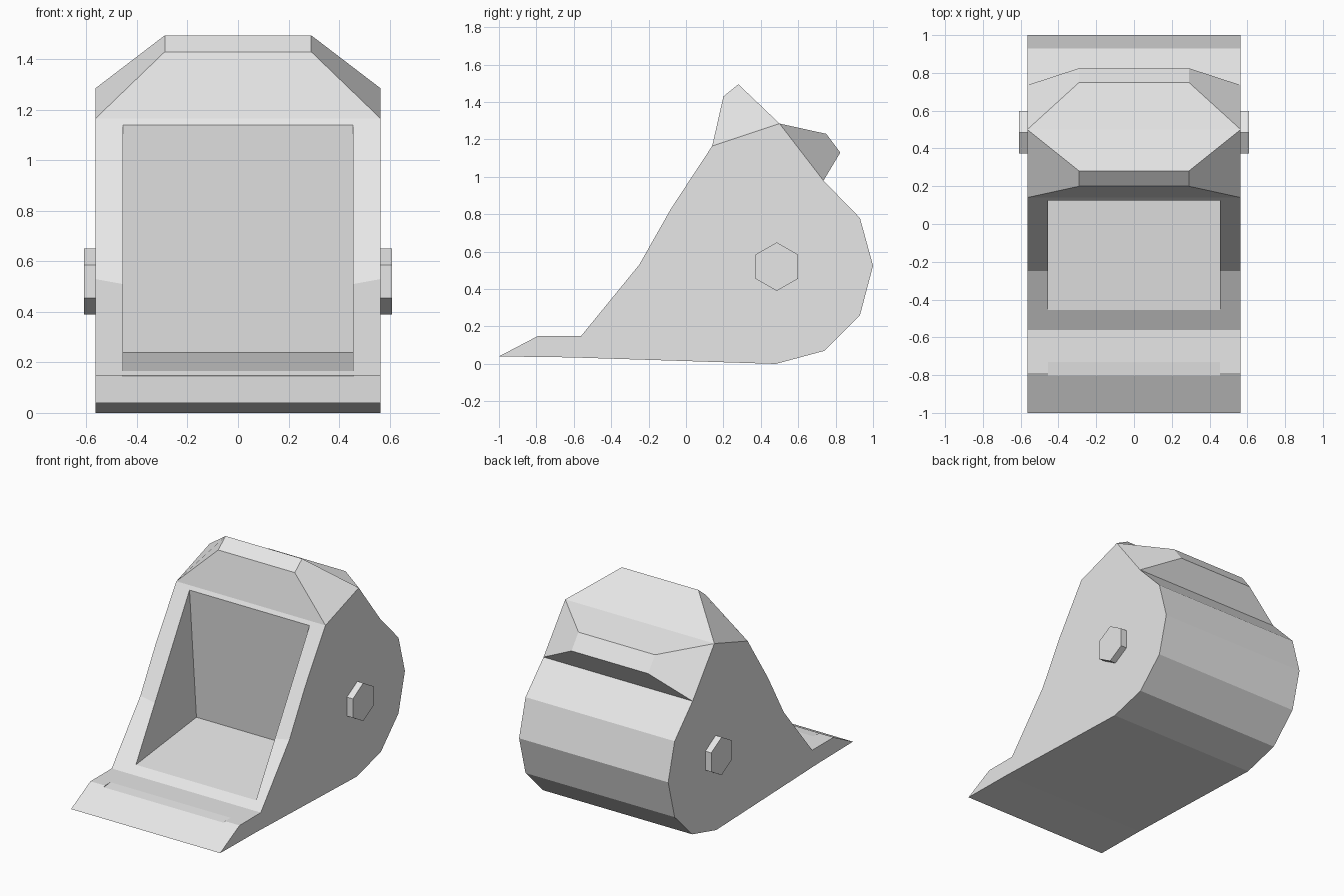
import bpy, bmesh, math
from mathutils import Matrix

cube = bpy.data.objects.get("Cube")
if cube:
    bpy.data.objects.remove(cube, do_unlink=True)

grey = bpy.data.materials.new("light grey")
grey.use_nodes = True
grey.diffuse_color = (0.8, 0.8, 0.8, 1)
grey.node_tree.nodes["Principled BSDF"].inputs["Base Color"].default_value = (0.8, 0.8, 0.8, 1)

W, IN, TOP = 0.565, 0.455, 0.29   # half widths: shell, opening, raised cap


def finish(bm, name):
    bmesh.ops.recalc_face_normals(bm, faces=bm.faces)
    mesh = bpy.data.meshes.new(name)
    bm.to_mesh(mesh)
    bm.free()
    mesh.materials.append(grey)
    obj = bpy.data.objects.new(name, mesh)
    bpy.context.scene.collection.objects.link(obj)
    return obj


# Named mirrored point pairs: half width, y, z
points = {
    # outer side profile
    "tip": (W, -1, 0.04), "lip_front": (W, -0.79, 0.15), "lip_back": (W, -0.56, 0.15),
    "knee": (W, -0.25, 0.53), "brow": (W, -0.08, 0.83), "cap_front": (W, 0.14, 1.165),
    "cap_side": (W, 0.5, 1.285), "nape": (W, 0.735, 0.98), "back_a": (W, 0.93, 0.78),
    "back_b": (W, 1, 0.525), "back_c": (W, 0.93, 0.26), "back_d": (W, 0.74, 0.07),
    "heel": (W, 0.48, 0), "sole": (W, -0.62, 0.035),
    # raised cap
    "crest_front": (TOP, 0.2, 1.43), "crest": (TOP, 0.28, 1.495),
    "rear_top": (TOP, 0.75, 1.23), "rear_low": (TOP, 0.825, 1.13),
    # opening and hollow
    "open_top": (IN, 0.125, 1.14), "open_knee": (IN, -0.25, 0.51),
    "open_low": (IN, -0.455, 0.165), "floor_back": (IN, 0.2, 0.24),
    # shallow notch in the lip
    "notch_back": (IN, -0.73, 0.15), "notch_edge": (IN, -0.79, 0.15),
    "notch_front": (IN, -0.802, 0.143),
}

bm = bmesh.new()
left = {n: bm.verts.new(p) for n, p in points.items()}
right = {n: bm.verts.new((-p[0], p[1], p[2])) for n, p in points.items()}


def span(*names):
    """Face across the middle: a chain on the left, returned on the right."""
    bm.faces.new([left[n] for n in names] + [right[n] for n in reversed(names)])


def both(*names):
    """The same face on each side."""
    for side in (left, right):
        bm.faces.new([side[n] for n in names])


# Side walls
profile = list(points)[:14]
both(*profile)

# Rounded back and underside
rear = profile[7:] + ["tip"]
for a, b in zip(rear, rear[1:]):
    span(a, b)

# Lip and front frame around the opening
span("tip", "lip_front", "notch_edge", "notch_front")
span("notch_front", "notch_back")
both("notch_front", "notch_edge", "notch_back")
span("notch_back", "notch_edge", "lip_front", "lip_back")
span("lip_back", "knee", "open_knee", "open_low")
span("open_top", "open_knee", "knee", "brow", "cap_front")

# Hollow
span("open_top", "floor_back")
span("floor_back", "open_low")
both("open_top", "floor_back", "open_low", "open_knee")

# Faceted cap
for a, b in (("cap_front", "crest_front"), ("crest_front", "crest"), ("crest", "cap_side"),
             ("cap_side", "rear_top"), ("rear_top", "rear_low"), ("rear_low", "nape")):
    span(a, b)
both("cap_front", "crest_front", "crest", "cap_side")
both("cap_side", "rear_top", "rear_low", "nape")
finish(bm, "scoop_body")

# Hexagonal pivot studs
for name, s in (("left_pivot", 1), ("right_pivot", -1)):
    bm = bmesh.new()
    place = Matrix.Translation((s * 0.58, 0.485, 0.52)) @ Matrix.Rotation(math.pi / 2, 4, "Y")
    bmesh.ops.create_cone(bm, cap_ends=True, segments=6, radius1=0.13, radius2=0.13,
                          depth=0.06, matrix=place)
    # Turn a corner to the top
    if max(v.co.z for v in bm.verts) < 0.64:
        bmesh.ops.rotate(bm, verts=bm.verts, cent=(0, 0.485, 0.52),
                         matrix=Matrix.Rotation(math.pi / 6, 3, "X"))
    finish(bm, name)
